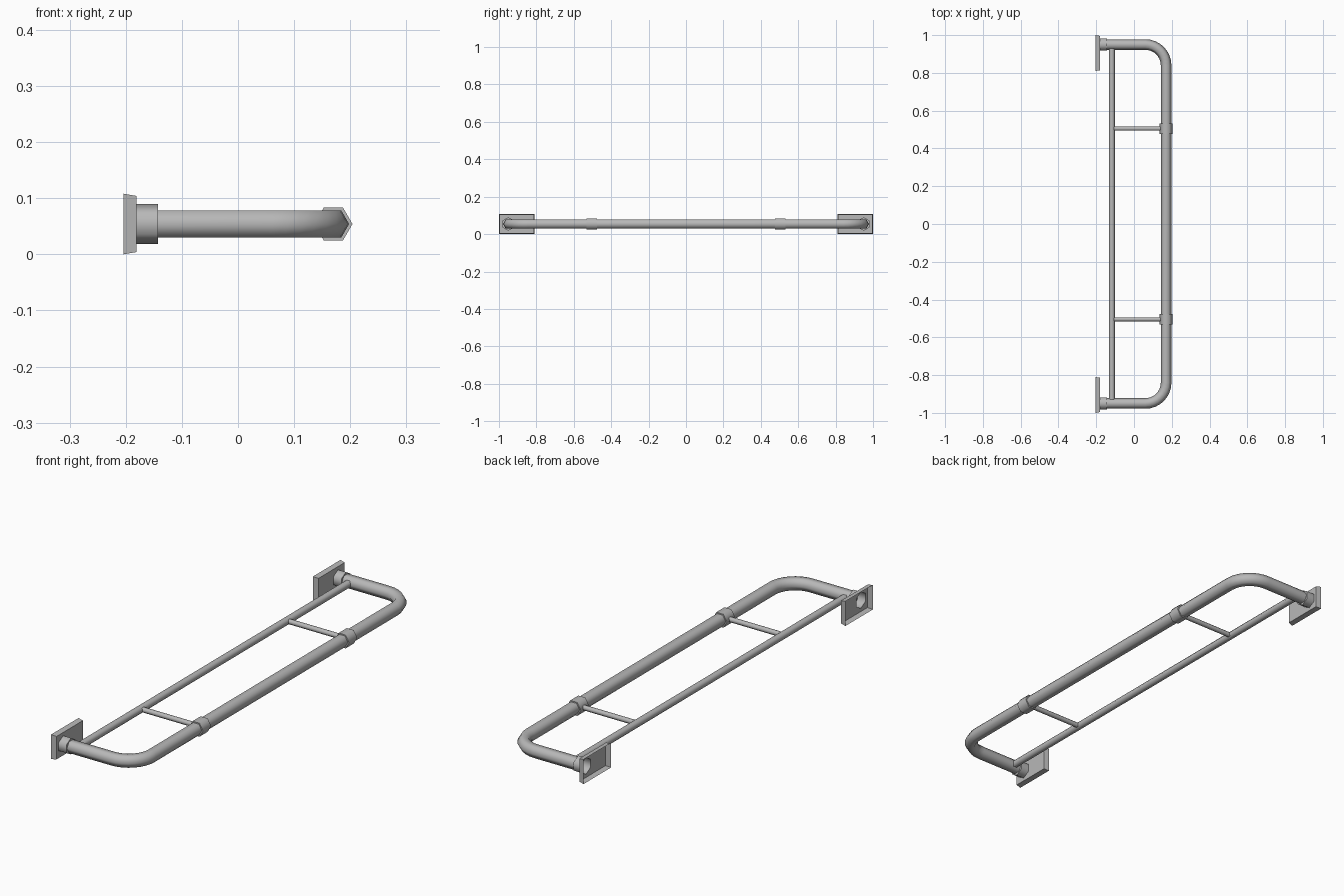
import bpy, bmesh
from math import sin, cos, pi, radians
from mathutils import Vector

if "Cube" in bpy.data.objects:
    bpy.data.objects.remove(bpy.data.objects["Cube"])

metal = bpy.data.materials.new("grey metal")
metal.use_nodes = True
GREY = (0.48, 0.48, 0.48, 1)
metal.diffuse_color = GREY
metal.node_tree.nodes["Principled BSDF"].inputs["Base Color"].default_value = GREY

Z = 0.054        # height of every tube axis
RAIL_X = 0.17    # outer rail
INNER_X = -0.117 # inner rail
LEG_Y = 0.95     # end legs
PLATE_X = -0.181 # front face of the wall plates


def finish(name, bm):
    bmesh.ops.recalc_face_normals(bm, faces=bm.faces)
    mesh = bpy.data.meshes.new(name)
    bm.to_mesh(mesh)
    bm.free()
    mesh.materials.append(metal)
    obj = bpy.data.objects.new(name, mesh)
    bpy.context.collection.objects.link(obj)
    bpy.ops.object.select_all(action='DESELECT')
    obj.select_set(True)
    bpy.context.view_layer.objects.active = obj
    bpy.ops.object.shade_smooth_by_angle(angle=radians(65))


def hex_ring(bm, centre, side, radius, turn, stretch=1):
    return [bm.verts.new(centre + side * radius * stretch * cos(turn + i * pi / 3)
                         + Vector((0, 0, radius * sin(turn + i * pi / 3))))
            for i in range(6)]


def hex_tube(name, path, radius, turn=0, cap_start=True):
    """Sweep a hexagon along a horizontal path with mitred joints."""
    bm = bmesh.new()
    pts = [Vector((x, y, Z)) for x, y in path]
    rings = []
    for i, p in enumerate(pts):
        before = (p - pts[i - 1]).normalized() if i else (pts[1] - p).normalized()
        after = (pts[i + 1] - p).normalized() if i < len(pts) - 1 else before
        along = (before + after).normalized()
        side = Vector((along.y, -along.x, 0))
        rings.append(hex_ring(bm, p, side, radius, turn, 1 / along.dot(before)))
    for a, b in zip(rings, rings[1:]):
        for i in range(6):
            j = (i + 1) % 6
            bm.faces.new((a[i], a[j], b[j], b[i]))
    if cap_start:
        bm.faces.new(rings[0])
    bm.faces.new(rings[-1])
    finish(name, bm)


def wall_plate(name, s):
    """Open-backed tapered plate with a hexagonal hole behind the collar."""
    bm = bmesh.new()

    def rectangle(x, inset):
        y0, y1 = 0.81 + inset, 1 - inset
        z0, z1 = inset, 0.108 - inset
        return [bm.verts.new((x, s * y, z))
                for y, z in ((y0, z0), (y1, z0), (y1, z1), (y0, z1))]

    back, front = rectangle(-0.204, 0), rectangle(PLATE_X, 0.004)
    for i in range(4):
        j = (i + 1) % 4
        bm.faces.new((back[i], back[j], front[j], front[i]))
    hole = hex_ring(bm, Vector((PLATE_X, s * LEG_Y, Z)), Vector((0, 1, 0)), 0.036, pi / 6)
    edges = [bm.edges.new((hole[i], hole[(i + 1) % 6])) for i in range(6)]
    edges += [bm.edges.get((front[i], front[(i + 1) % 4])) for i in range(4)]
    bmesh.ops.triangle_fill(bm, edges=edges, use_beauty=True, normal=(1, 0, 0))
    finish(name, bm)


# Outer rail bent back to the wall at both ends
BEND = 0.11
corner = [(RAIL_X - BEND + BEND * sin(a), LEG_Y - BEND + BEND * cos(a))
          for a in (i * pi / 16 for i in range(9))]
half = [(-0.145, LEG_Y)] + corner
hex_tube("outer_rail", half + [(x, -y) for x, y in reversed(half)], 0.028)

# Straight inner rail between the legs
hex_tube("inner_rail", [(INNER_X, -0.93), (INNER_X, 0.93)], 0.016)

# Mounts, crossbars and clamps at each end
for label, s in (("back", 1), ("front", -1)):
    wall_plate(label + "_wall_plate", s)
    hex_tube(label + "_collar", [(PLATE_X, s * LEG_Y), (-0.143, s * LEG_Y)],
             0.036, pi / 6, cap_start=False)
    hex_tube(label + "_crossbar", [(INNER_X, s * 0.505), (RAIL_X, s * 0.505)], 0.011)
    hex_tube(label + "_clamp", [(RAIL_X, s * 0.477), (RAIL_X, s * 0.533)], 0.034)
